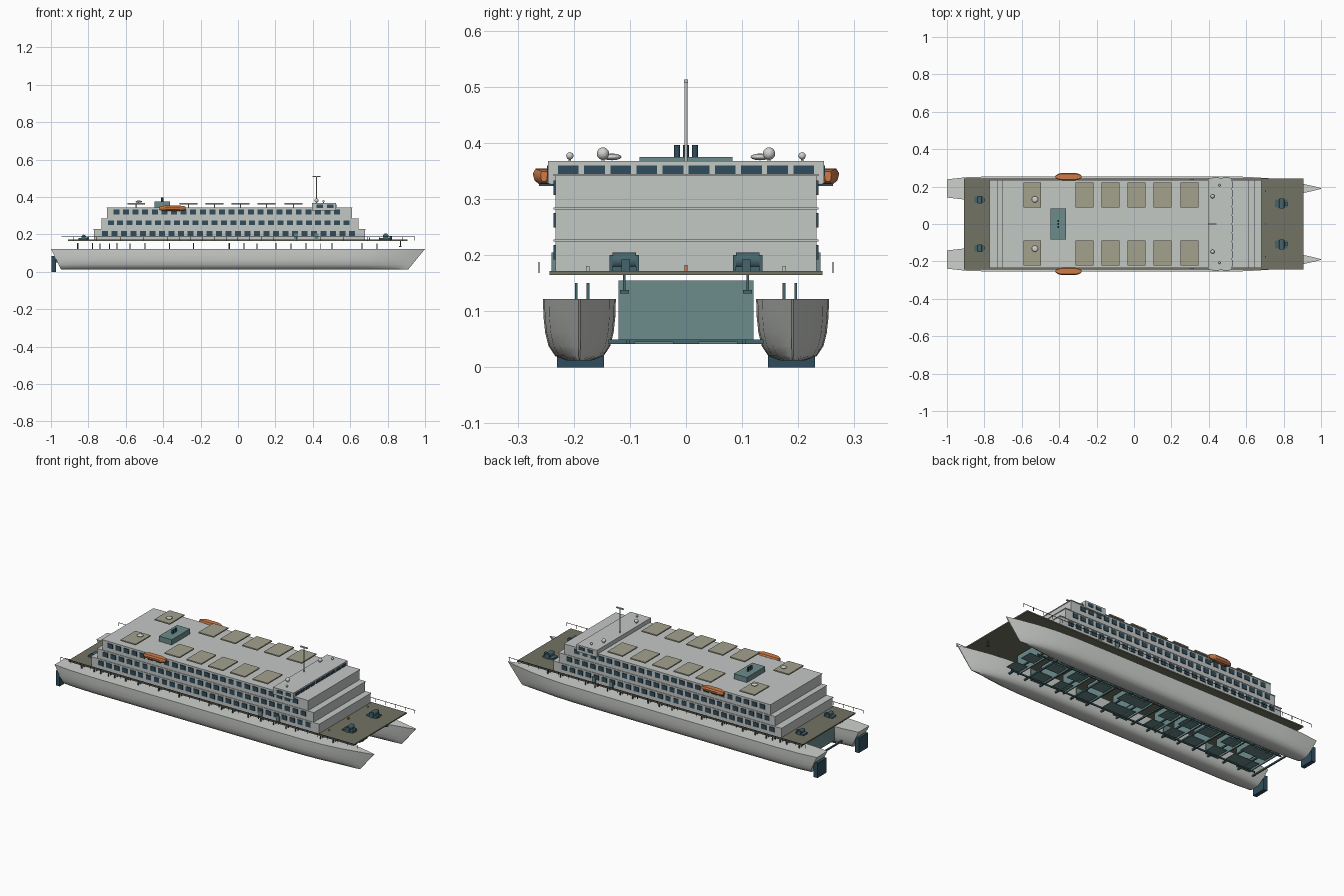
import bpy, bmesh, math
from mathutils import Matrix, Vector

if "Cube" in bpy.data.objects:
    bpy.data.objects.remove(bpy.data.objects["Cube"])


def material(name, rgb):
    m = bpy.data.materials.new(name)
    m.diffuse_color = (*rgb, 1)
    m.use_nodes = True
    m.node_tree.nodes["Principled BSDF"].inputs["Base Color"].default_value = m.diffuse_color
    return m


WHITE = material("hull grey white", (0.62, 0.64, 0.61))
HOUSE = material("house grey", (0.55, 0.58, 0.56))
OLIVE = material("deck olive", (0.17, 0.175, 0.125))
SAND = material("panel sand", (0.37, 0.36, 0.27))
TEAL = material("steel teal", (0.15, 0.26, 0.26))
DARK = material("gear teal", (0.06, 0.13, 0.15))
NAVY = material("glass navy", (0.03, 0.075, 0.11))
ORANGE = material("boat orange", (0.62, 0.2, 0.065))
BLACK = material("rail dark", (0.04, 0.045, 0.04))


def finish(name, bm, mat, smooth=None):
    bmesh.ops.recalc_face_normals(bm, faces=bm.faces)
    me = bpy.data.meshes.new(name)
    bm.to_mesh(me)
    bm.free()
    me.materials.append(mat)
    ob = bpy.data.objects.new(name, me)
    bpy.context.collection.objects.link(ob)
    if smooth:
        bpy.ops.object.select_all(action='DESELECT')
        bpy.context.view_layer.objects.active = ob
        ob.select_set(True)
        bpy.ops.object.shade_smooth_by_angle(angle=math.radians(smooth))
    return ob


def boxes(name, mat, items):
    """Each item is x0, x1, y0, y1, z0, z1."""
    bm = bmesh.new()
    for x0, x1, y0, y1, z0, z1 in items:
        m = Matrix.Translation(((x0 + x1) / 2, (y0 + y1) / 2, (z0 + z1) / 2))
        bmesh.ops.create_cube(bm, size=1, matrix=m @ Matrix.Diagonal((x1 - x0, y1 - y0, z1 - z0, 1)))
    return finish(name, bm, mat)


def both(items):
    """Repeat the items on the other side of the ship."""
    return [i for a, b, c, d, e, f in items for i in ((a, b, c, d, e, f), (a, b, -d, -c, e, f))]


def rod(name, mat, items, axis='Z', segs=12):
    """Each item is x, y, z centre, radius, length."""
    bm = bmesh.new()
    rot = {'Z': Matrix(), 'X': Matrix.Rotation(math.pi / 2, 4, 'Y'), 'Y': Matrix.Rotation(math.pi / 2, 4, 'X')}[axis]
    for x, y, z, r, h in items:
        bmesh.ops.create_cone(bm, cap_ends=True, segments=segs, radius1=r, radius2=r, depth=h,
                              matrix=Matrix.Translation((x, y, z)) @ rot)
    return finish(name, bm, mat, 40)


def balls(name, mat, items):
    """Each item is x, y, z, radius, vertical squash."""
    bm = bmesh.new()
    for x, y, z, r, s in items:
        bmesh.ops.create_uvsphere(bm, u_segments=16, v_segments=10, radius=r,
                                  matrix=Matrix.Translation((x, y, z)) @ Matrix.Diagonal((1, 1, s, 1)))
    return finish(name, bm, mat, 60)


def loft(name, mat, rings, smooth):
    bm = bmesh.new()
    loops = [[bm.verts.new(p) for p in r] for r in rings]
    n = len(loops[0])
    for a, b in zip(loops, loops[1:]):
        for i in range(n):
            bm.faces.new((a[i], a[(i + 1) % n], b[(i + 1) % n], b[i]))
    bm.faces.new(loops[0])
    bm.faces.new(loops[-1])
    return finish(name, bm, mat, smooth)


# Twin hulls with raked bows and sterns
SECTION = [(0.065, 0.122), (0.064, 0.09), (0.061, 0.062), (0.055, 0.038), (0.043, 0.02), (0.022, 0.012)]
SECTION += [(-y, z) for y, z in reversed(SECTION)]
STATIONS = [(-1, 0.75), (-0.9, 0.92), (-0.75, 1), (0.4, 1), (0.6, 0.96), (0.72, 0.84),
            (0.82, 0.64), (0.91, 0.36), (0.96, 0.19), (1, 0.03)]
for side, tag in ((1, "left"), (-1, "right")):
    rings = []
    for x, w in STATIONS:
        rake = -0.1 * max(0, (x - 0.4) / 0.6) + 0.06 * max(0, (-x - 0.75) / 0.25)
        rings.append([(x + rake * (1 - z / 0.122), side * 0.19 + y * w, z) for y, z in SECTION])
    loft(tag + "_hull", WHITE, rings, 40)

# Rudders behind the hulls
boxes("rudders", NAVY, both([(-0.998, -0.974, 0.146, 0.23, 0, 0.085), (-0.98, -0.93, 0.18, 0.2, 0.05, 0.08)]))

# Cross structure between the hulls: bulkheads, low floor panels and beams
bulk_x = [-0.86, -0.78, -0.65, -0.5, -0.37, -0.24, -0.05, 0.03, 0.2, 0.36, 0.5, 0.66]
boxes("bulkheads", TEAL, [(x, x + 0.006, -0.12, 0.12, 0.045, 0.155) for x in bulk_x])
boxes("floor_panels", TEAL, both([(x + 0.02, x + 0.1, 0.022, 0.092, 0.042, 0.046) for x in bulk_x]))
boxes("side_panels", TEAL, both([(x, x + 0.08, 0.115, 0.119, 0.045, 0.112) for x in bulk_x[::2]]))
boxes("cross_beams", DARK, [(-0.9 + i * 0.1, -0.892 + i * 0.1, -0.138, 0.138, 0.042, 0.05) for i in range(17)])
boxes("long_beams", DARK, both([(-0.88, 0.72, 0.1, 0.106, 0.042, 0.05)]))
boxes("hull_posts", DARK, both([(x, x + 0.005, y, y + 0.005, 0.118, 0.15)
                                for x in bulk_x + [-0.74, -0.69, -0.58, 0.1, 0.28, 0.44, 0.74]
                                for y in (0.172, 0.193)]))

# Main deck
boxes("main_deck", OLIVE, [(-0.91, 0.905, -0.243, 0.243, 0.165, 0.172)])

# Three stepped house tiers with thin roof lips: x0, x1, z0, z1, window start, window end, window sill
TIERS = [(-0.77, 0.68, 0.172, 0.224, -0.71, 0.61, 0.192),
         (-0.73, 0.645, 0.228, 0.281, -0.68, 0.58, 0.249),
         (-0.70, 0.61, 0.285, 0.341, -0.65, 0.53, 0.307)]
walls, lips, panes = [], [], []
for x0, x1, z0, z1, w0, w1, sill in TIERS:
    walls.append((x0, x1, -0.233, 0.233, z0, z1))
    lips.append((x0 - 0.003, x1 + 0.003, -0.236, 0.236, z1, z1 + 0.004))
    count = round((w1 - w0) / 0.0505)
    for i in range(count + 1):
        x = w0 + i * (w1 - w0) / count
        panes.append((x - 0.016, x + 0.016, 0.231, 0.2365, sill, sill + 0.026))
boxes("house_tiers", HOUSE, walls)
boxes("tier_roofs", HOUSE, lips)
boxes("side_windows", NAVY, both(panes))
boxes("side_lockers", TEAL, both([(x, x + 0.02, 0.23, 0.24, 0.172, 0.205) for x in (0.3, 0.41)]))

# Bridge across the top with a row of front windows
boxes("bridge", HOUSE, [(0.395, 0.525, -0.246, 0.246, 0.328, 0.368)])
boxes("bridge_windows", NAVY,
      [(0.523, 0.5275, y - 0.0185, y + 0.0185, 0.342, 0.36) for y in [(i - 4.5) * 0.0466 for i in range(10)]])
boxes("bridge_side_windows", NAVY, both([(x, x + 0.035, 0.244, 0.248, 0.342, 0.36) for x in (0.42, 0.475)]))

# Raised roof panels on short legs
centres = [-0.544, -0.265, -0.125, 0.0125, 0.152, 0.296]
boxes("roof_panels", SAND, both([(x - 0.048, x + 0.048, 0.088, 0.222, 0.361, 0.368) for x in centres]))
boxes("panel_legs", HOUSE, both([(x - 0.003, x + 0.003, 0.15, 0.156, 0.344, 0.362) for x in centres]))

# Funnel base and three exhaust pipes
boxes("funnel_base", TEAL, [(-0.446, -0.364, -0.083, 0.083, 0.344, 0.375)])
rod("exhaust_pipes", NAVY, [(-0.405, y, 0.383, 0.0055, 0.026) for y in (-0.016, 0, 0.016)])

# Mast with a crossbar
rod("mast", HOUSE, [(0.42, 0, 0.44, 0.003, 0.144)])
boxes("mast_crossbar", HOUSE, [(0.398, 0.442, -0.004, 0.004, 0.507, 0.513)])

# Radar domes and saucers
balls("domes", WHITE, [i for s in (1, -1) for i in ((0.42, s * 0.148, 0.381, 0.011, 1),
                                                   (0.457, s * 0.207, 0.377, 0.0065, 1),
                                                   (-0.53, s * 0.132, 0.375, 0.017, 0.35))])
rod("dome_stalks", HOUSE, [i for s in (1, -1) for i in ((0.42, s * 0.148, 0.37, 0.003, 0.01),
                                                      (0.457, s * 0.207, 0.37, 0.002, 0.01))])

# Lifeboats on each side of the top tier, with davits
BOAT = [(-0.42, 0.3), (-0.405, 0.75), (-0.385, 1), (-0.315, 1), (-0.295, 0.75), (-0.28, 0.3)]
SHAPE = [(-1, 0.4), (-0.75, 1), (0.75, 1), (1, 0.4), (0.85, -0.5), (0.4, -1), (-0.4, -1), (-0.85, -0.5)]
for side, tag in ((1, "left"), (-1, "right")):
    loft(tag + "_lifeboat", ORANGE,
         [[(x, side * 0.253 + 0.02 * w * a, 0.34 + 0.014 * (0.5 + 0.5 * w) * b) for a, b in SHAPE]
          for x, w in BOAT], 35)
boxes("davits", DARK, both([(x, x + 0.005, 0.228, 0.262, 0.323, 0.327) for x in (-0.39, -0.315)]))

# Side railings outside the deck edge
posts = [(-0.945 + i * 0.0629, -0.943 + i * 0.0629, 0.261, 0.263, 0.168, 0.187) for i in range(31)]
boxes("side_railings", BLACK, both(posts + [(-0.945, 0.945, 0.261, 0.263, 0.186, 0.188)]))

# Winches on the fore and aft decks
drums, frames = [], []
for x, y, k in ((0.79, 0.11, 1), (-0.825, 0.13, 0.8)):
    frames += [(x - 0.035 * k, x + 0.03 * k, y - 0.022 * k, y + 0.022 * k, 0.172, 0.18),
               (x - 0.012 * k, x + 0.012 * k, y - 0.026 * k, y - 0.02 * k, 0.172, 0.172 + 0.028 * k),
               (x - 0.012 * k, x + 0.012 * k, y + 0.02 * k, y + 0.026 * k, 0.172, 0.172 + 0.028 * k),
               (x + 0.02 * k, x + 0.034 * k, y - 0.01, y + 0.005, 0.172, 0.172 + 0.02 * k)]
    drums += [(x, s * y, 0.172 + 0.018 * k, 0.015 * k, 0.042 * k) for s in (1, -1)]
boxes("winch_frames", DARK, both(frames))
rod("winch_drums", DARK, drums, 'Y', 14)

# Anchors under the bow and small deck fittings
boxes("anchors", DARK, both([(0.865, 0.871, 0.108, 0.112, 0.135, 0.168), (0.862, 0.874, 0.102, 0.118, 0.132, 0.138)]))
boxes("deck_vents", HOUSE, both([(0.7, 0.706, 0.172, 0.178, 0.172, 0.181)]))
boxes("buoy_box", ORANGE, [(0.7, 0.707, -0.003, 0.003, 0.172, 0.182)])
